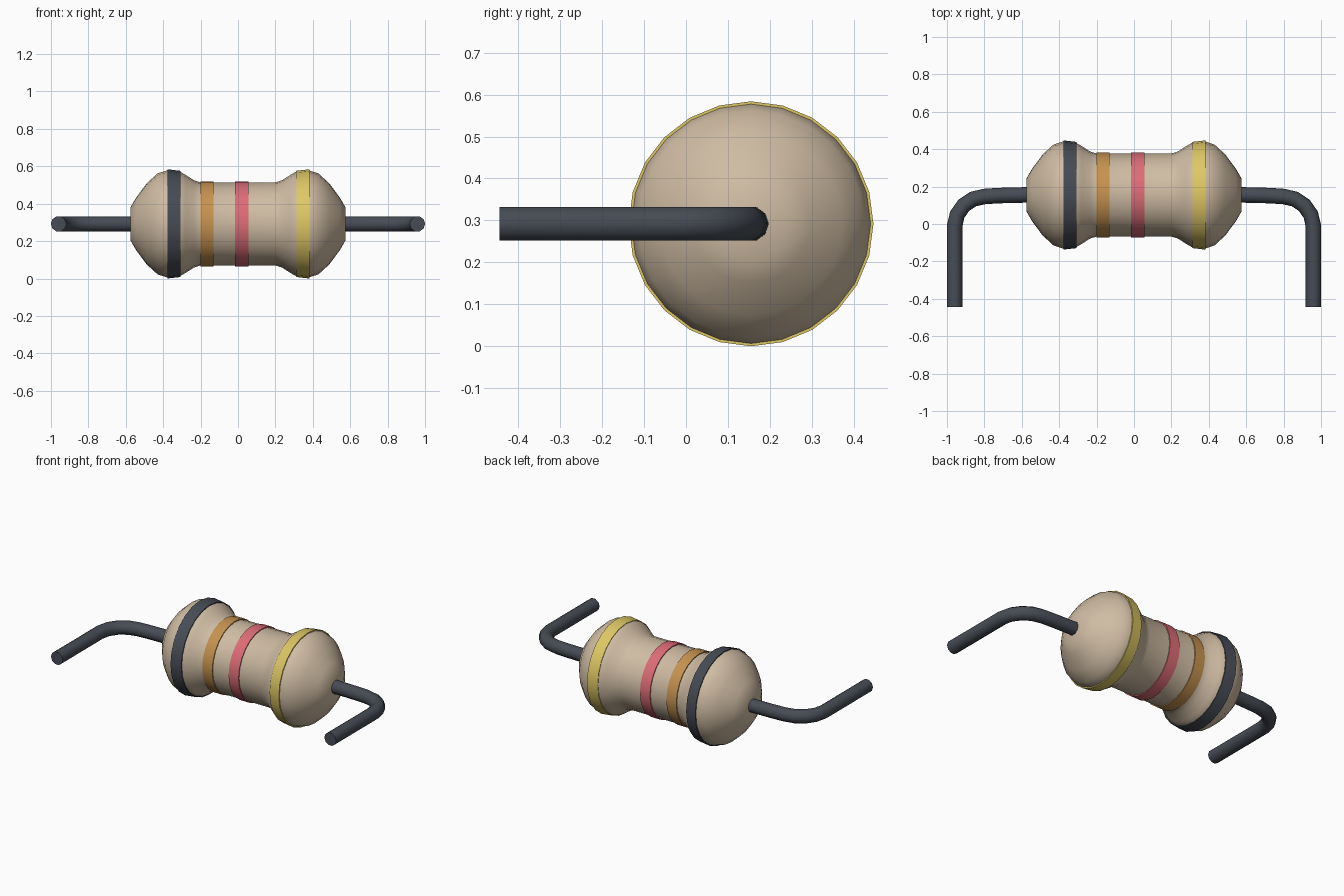
import bpy, bmesh, math

if "Cube" in bpy.data.objects:
    bpy.data.objects.remove(bpy.data.objects["Cube"])

AXIS_Y, AXIS_Z, SIDES = 0.155, 0.292, 24


def material(name, rgb):
    m = bpy.data.materials.new(name)
    m.diffuse_color = (*rgb, 1)
    m.use_nodes = True
    m.node_tree.nodes["Principled BSDF"].inputs["Base Color"].default_value = m.diffuse_color
    return m


beige = material("beige", (0.62, 0.50, 0.365))
slate = material("slate", (0.062, 0.072, 0.09))
orange = material("orange", (0.56, 0.29, 0.08))
red = material("red", (0.72, 0.15, 0.185))
yellow = material("yellow", (0.72, 0.57, 0.13))


def finish(obj, angle):
    bpy.ops.object.select_all(action='DESELECT')
    obj.select_set(True)
    bpy.context.view_layer.objects.active = obj
    bpy.ops.object.shade_smooth_by_angle(angle=math.radians(angle))


def lathe(name, profile, mat, closed=False, angle=40):
    """Revolve (x, radius) points around the long axis."""
    bm = bmesh.new()
    rings = []
    for x, r in profile:
        rings.append([bm.verts.new((x, AXIS_Y + r * math.sin(2 * math.pi * i / SIDES),
                                    AXIS_Z + r * math.cos(2 * math.pi * i / SIDES)))
                      for i in range(SIDES)])
    pairs = list(zip(rings, rings[1:]))
    if closed:
        pairs.append((rings[-1], rings[0]))
    else:
        bm.faces.new(rings[0])
        bm.faces.new(rings[-1])
    for a, b in pairs:
        for i in range(SIDES):
            j = (i + 1) % SIDES
            bm.faces.new((a[i], a[j], b[j], b[i]))
    bmesh.ops.recalc_face_normals(bm, faces=bm.faces)
    mesh = bpy.data.meshes.new(name)
    bm.to_mesh(mesh)
    bm.free()
    mesh.materials.append(mat)
    obj = bpy.data.objects.new(name, mesh)
    bpy.context.collection.objects.link(obj)
    finish(obj, angle)


# Body: dumbbell profile mirrored about the middle
half = [(0.575, 0.088), (0.545, 0.14), (0.488, 0.217), (0.43, 0.27), (0.38, 0.286),
        (0.315, 0.282), (0.28, 0.262), (0.235, 0.233), (0.20, 0.222)]
body = [(-x, r) for x, r in half] + half[::-1]
lathe("body", body, beige, angle=50)

# Colour bands: thin rings just proud of the body
for name, x0, x1, r0, r1, mat in [
        ("slate_band", -0.378, -0.308, 0.292, 0.284, slate),
        ("orange_band", -0.20, -0.13, 0.228, 0.228, orange),
        ("red_band", -0.015, 0.055, 0.228, 0.228, red),
        ("yellow_band", 0.312, 0.382, 0.284, 0.292, yellow)]:
    lathe(name, [(x0, r0 - 0.02), (x0, r0), (x1, r1), (x1, r1 - 0.02)], mat, closed=True)

# Bent wire leads, one per end
path = [(0.52, 0.157), (0.72, 0.152), (0.80, 0.147), (0.86, 0.133), (0.91, 0.10),
        (0.945, 0.05), (0.959, -0.01), (0.959, -0.445)]
for side, s in (("left", -1), ("right", 1)):
    curve = bpy.data.curves.new(side + "_lead", 'CURVE')
    curve.dimensions = '3D'
    curve.bevel_depth = 0.0415
    curve.bevel_resolution = 3
    curve.use_fill_caps = True
    spline = curve.splines.new('POLY')
    spline.points.add(len(path) - 1)
    for p, (x, y) in zip(spline.points, path):
        p.co = (s * x, y, AXIS_Z, 1)
    curve.materials.append(slate)
    obj = bpy.data.objects.new(side + "_lead", curve)
    bpy.context.collection.objects.link(obj)
    bpy.ops.object.select_all(action='DESELECT')
    obj.select_set(True)
    bpy.context.view_layer.objects.active = obj
    bpy.ops.object.convert(target='MESH')
    finish(bpy.context.view_layer.objects.active, 50)
